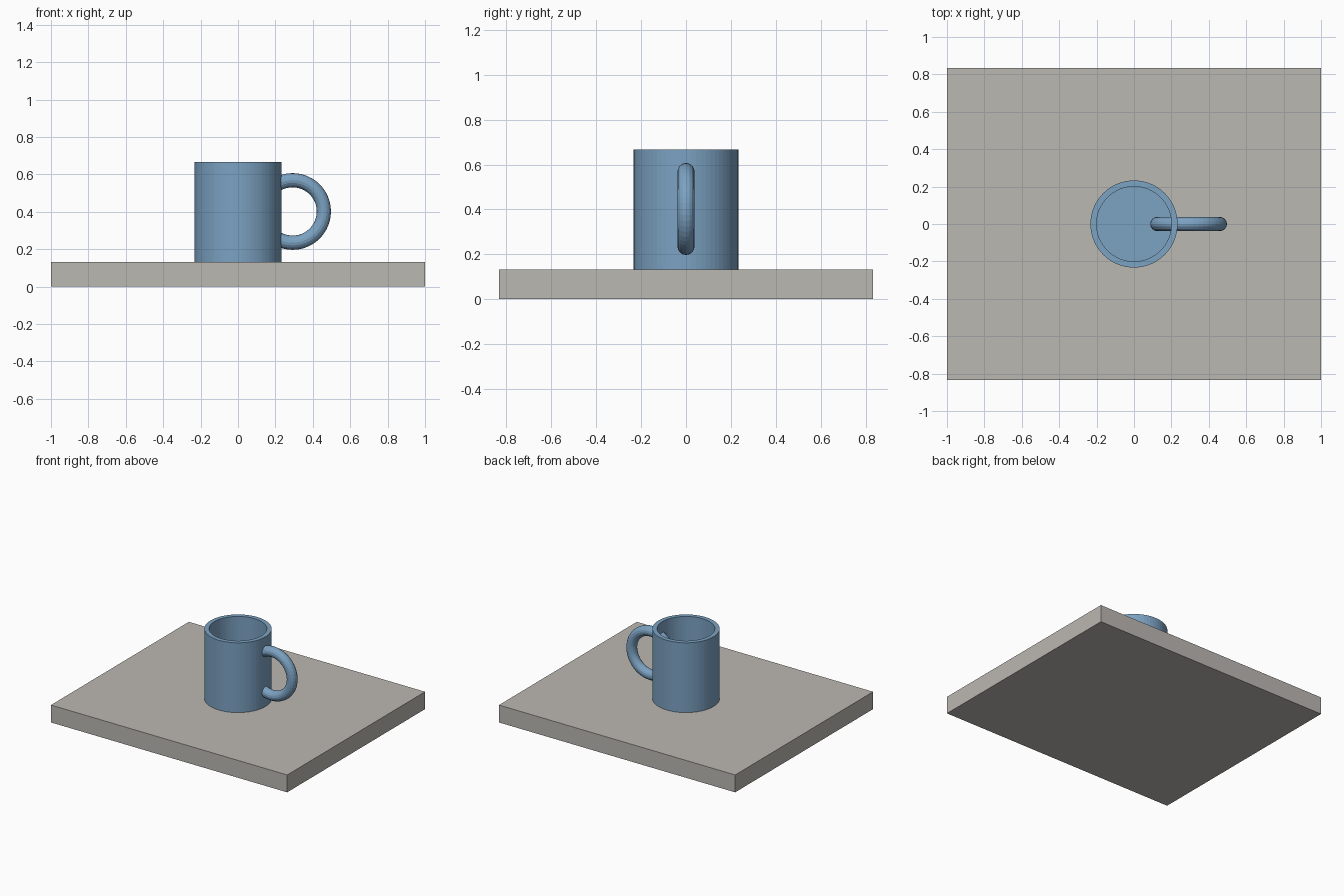
import bpy
import bmesh
import math

if "Cube" in bpy.data.objects:
    bpy.data.objects.remove(bpy.data.objects["Cube"])


def material(name, rgb):
    m = bpy.data.materials.new(name)
    m.diffuse_color = (*rgb, 1)
    m.use_nodes = True
    m.node_tree.nodes["Principled BSDF"].inputs["Base Color"].default_value = m.diffuse_color
    return m


stone = material("warm grey", (0.50, 0.48, 0.45))
glaze = material("blue glaze", (0.20, 0.36, 0.54))

SLAB_TOP = 0.133
MUG_TOP = 0.667

# Rectangular slab
bpy.ops.mesh.primitive_cube_add(size=1, location=(0, 0, SLAB_TOP / 2))
slab = bpy.context.object
slab.name = "slab"
slab.scale = (2, 1.667, SLAB_TOP)
slab.data.materials.append(stone)

# Hollow mug body: closed wall profile, turned around z
SIDES = 64
profile = [(0.233, SLAB_TOP), (0.233, MUG_TOP), (0.2, MUG_TOP), (0.2, SLAB_TOP + 0.033)]
bm = bmesh.new()
rings = []
for r, z in profile:
    angles = [2 * math.pi * i / SIDES for i in range(SIDES)]
    rings.append([bm.verts.new((r * math.cos(a), r * math.sin(a), z)) for a in angles])
for low, high in zip(rings, rings[1:]):
    for i in range(SIDES):
        j = (i + 1) % SIDES
        bm.faces.new((low[i], low[j], high[j], high[i]))
bm.faces.new(rings[0][::-1])  # underside
bm.faces.new(rings[-1])       # inner floor
bmesh.ops.recalc_face_normals(bm, faces=bm.faces)
mesh = bpy.data.meshes.new("mug_body")
bm.to_mesh(mesh)
bm.free()
mesh.materials.append(glaze)
mug = bpy.data.objects.new("mug_body", mesh)
bpy.context.collection.objects.link(mug)

# Ring handle, passing through the mug wall
bpy.ops.mesh.primitive_torus_add(
    major_radius=0.167, minor_radius=0.038, major_segments=48, minor_segments=16,
    location=(0.292, 0, 0.402), rotation=(math.pi / 2, 0, 0))
handle = bpy.context.object
handle.name = "mug_handle"
handle.data.materials.append(glaze)
